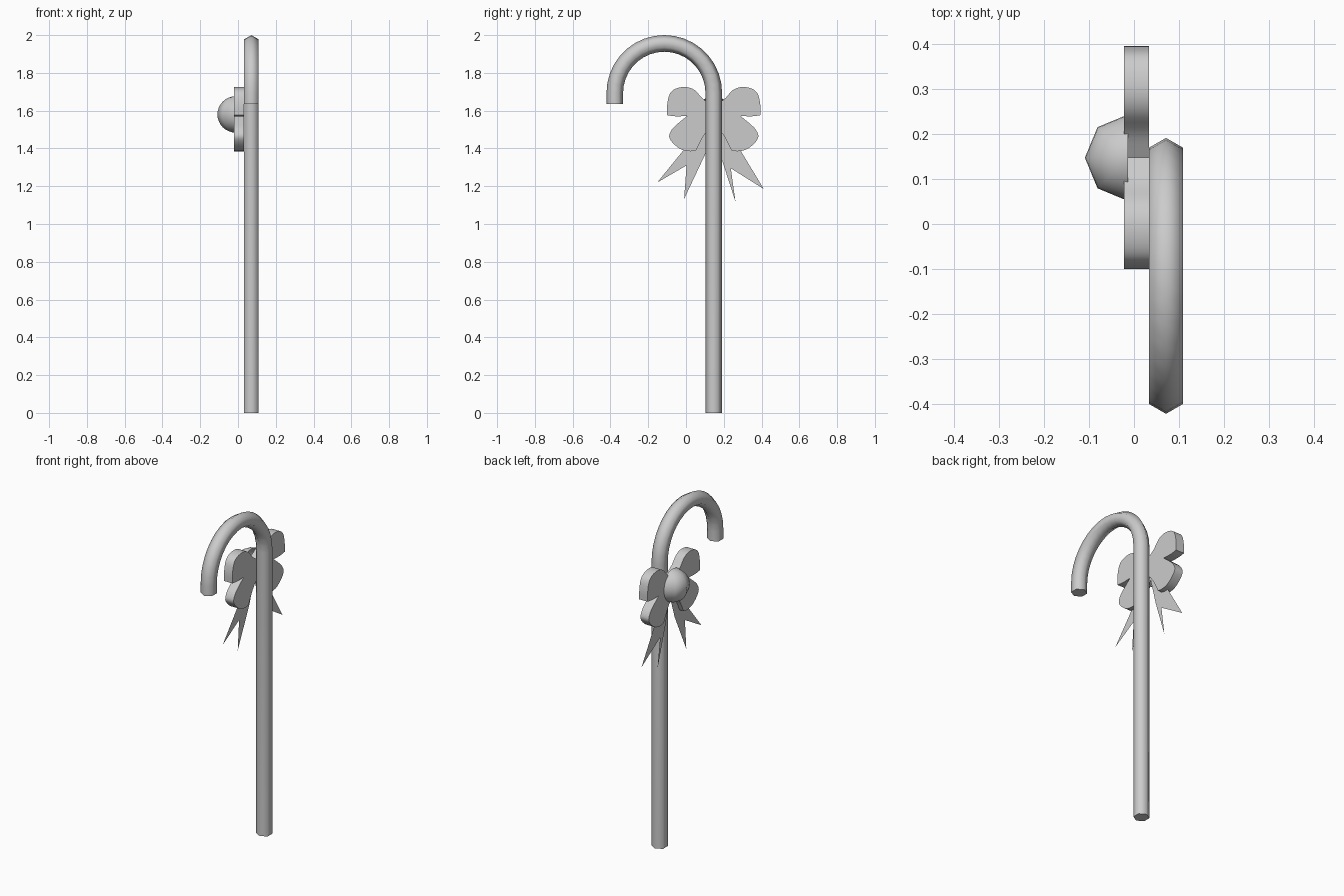
import bpy, bmesh, math
from mathutils import Vector, Matrix

if "Cube" in bpy.data.objects:
    bpy.data.objects.remove(bpy.data.objects["Cube"])

BY, BZ = 0.147, 1.58   # bow centre


def finish(name, bm, angle=None, normals=True):
    if normals:
        bmesh.ops.recalc_face_normals(bm, faces=bm.faces)
    me = bpy.data.meshes.new(name)
    bm.to_mesh(me)
    bm.free()
    ob = bpy.data.objects.new(name, me)
    bpy.context.collection.objects.link(ob)
    if angle:
        bpy.ops.object.select_all(action='DESELECT')
        ob.select_set(True)
        bpy.context.view_layer.objects.active = ob
        bpy.ops.object.shade_smooth_by_angle(angle=math.radians(angle))
    return ob


def spline(pts, n=4):
    """Catmull-Rom through pts, leaving out the last point."""
    p = [Vector(q) for q in pts]
    p = [2 * p[0] - p[1]] + p + [2 * p[-1] - p[-2]]
    out = []
    for a, b, c, d in zip(p, p[1:], p[2:], p[3:]):
        for i in range(n):
            t = i / n
            out.append(0.5 * (2 * b + (c - a) * t + (2 * a - 5 * b + 4 * c - d) * t ** 2
                              + (3 * b - a - 3 * c + d) * t ** 3))
    return out


# cane: hexagonal tube swept along shaft and hook
r, R, yc, zc = 0.044, 0.262, -0.115, 1.694
path = [(BY, 0.0, 0.0)]
for i in range(19):
    a = math.pi * i / 18
    path.append((yc + R * math.cos(a), zc + R * math.sin(a), a))
path.append((yc - R, 1.635, math.pi))
bm = bmesh.new()
rings = []
for y, z, a in path:
    ring = []
    for k in range(6):
        t = k * math.pi / 3
        o = r * math.cos(t)
        ring.append(bm.verts.new((0.071 + r * math.sin(t),
                                  y + o * math.cos(a), z + o * math.sin(a))))
    rings.append(ring)
for p, q in zip(rings, rings[1:]):
    for k in range(6):
        j = (k + 1) % 6
        bm.faces.new((p[k], p[j], q[j], q[k]))
bm.faces.new(rings[0])
bm.faces.new(rings[-1])
finish("cane", bm, 65)

# bow loops: half outline, mirrored and extruded
half = spline([(0, 0.045), (0.055, 0.08), (0.1, 0.128), (0.147, 0.145), (0.2, 0.137),
               (0.232, 0.11), (0.246, 0.055), (0.247, -0.004)])
half += spline([(0.247, -0.004), (0.2, -0.01), (0.141, -0.008)])
half += spline([(0.141, -0.008), (0.19, -0.048), (0.222, -0.08), (0.236, -0.118), (0.213, -0.155),
                (0.17, -0.186), (0.125, -0.195), (0.093, -0.19)])
half += spline([(0.093, -0.19), (0.055, -0.115), (0, -0.045)])
half.append(Vector((0, -0.045)))
outline = half + [Vector((-p.x, p.y)) for p in reversed(half[1:-1])]
bm = bmesh.new()
face = bm.faces.new([bm.verts.new((-0.022, BY + p.x, BZ + p.y)) for p in outline])
ext = bmesh.ops.extrude_face_region(bm, geom=[face], use_keep_orig=True)
bmesh.ops.translate(bm, vec=(0.055, 0, 0),
                    verts=[v for v in ext["geom"] if isinstance(v, bmesh.types.BMVert)])
finish("bow_loops", bm, 35)

# ribbon tails: flat, forked
tails = {
    "ribbon_tail_left": [(0.13, 1.58), (-0.01, 1.395), (-0.152, 1.22), (0.003, 1.31),
                         (-0.01, 1.133), (0.1, 1.365), (0.16, 1.55)],
    "ribbon_tail_right": [(0.165, 1.58), (0.285, 1.395), (0.412, 1.185), (0.237, 1.295),
                          (0.262, 1.118), (0.19, 1.34), (0.135, 1.55)],
}
for name, pts in tails.items():
    bm = bmesh.new()
    bm.faces.new([bm.verts.new((0.005, y, z)) for y, z in pts])
    finish(name, bm)

# knot: eight-sided ball cut in half
bm = bmesh.new()
bmesh.ops.create_uvsphere(bm, u_segments=8, v_segments=16, radius=0.096,
                          matrix=Matrix.Translation((-0.013, BY, BZ)))
geom = bm.verts[:] + bm.edges[:] + bm.faces[:]
bmesh.ops.bisect_plane(bm, geom=geom, dist=1e-4, plane_co=(-0.013, 0, 0),
                       plane_no=(1, 0, 0), clear_outer=True)
finish("bow_knot", bm, 65, normals=False)
